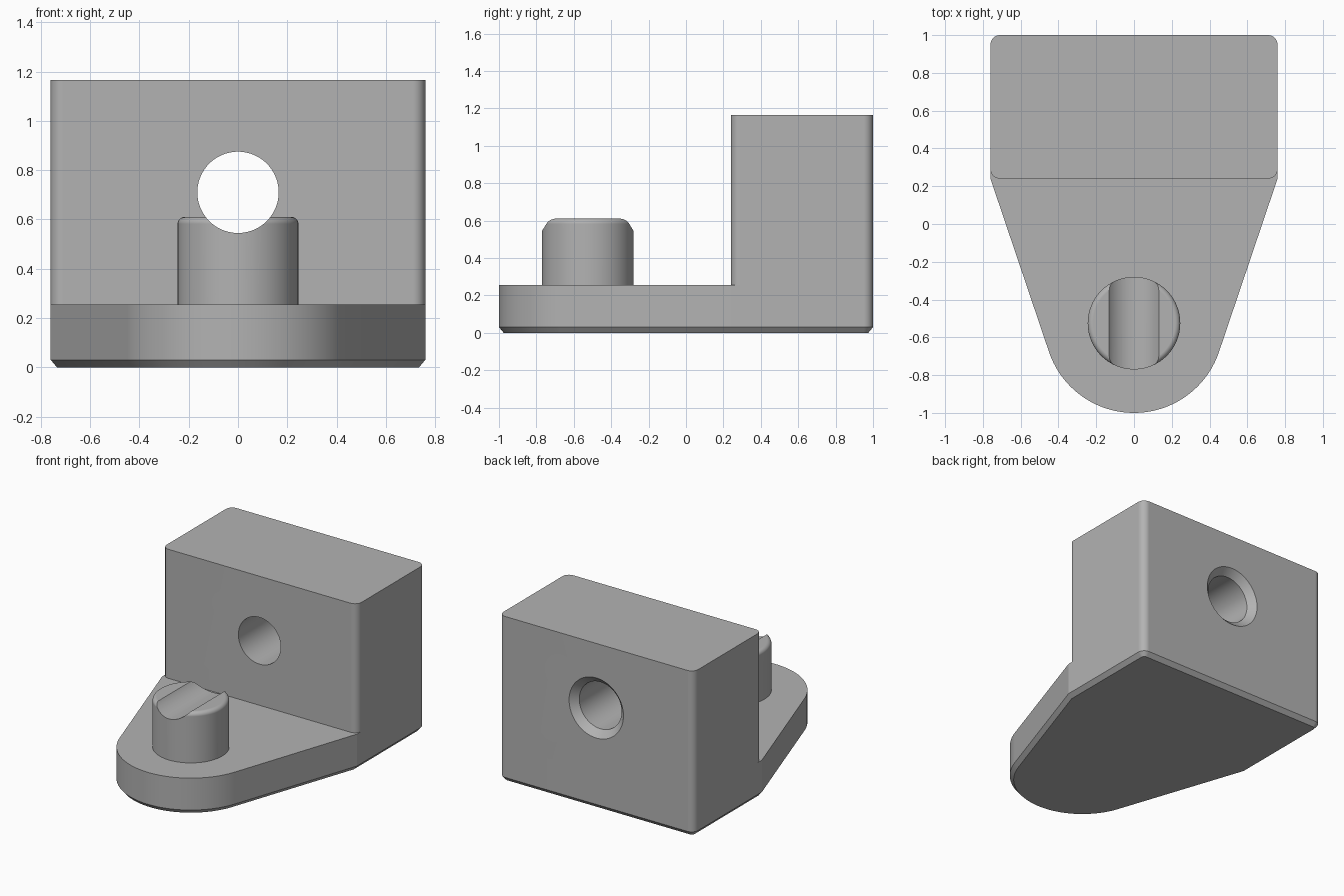
import bpy
import bmesh
from math import sin, cos, radians
from mathutils import Matrix

cube = bpy.data.objects.get("Cube")
if cube:
    bpy.data.objects.remove(cube)

grey = bpy.data.materials.new("plain grey")
grey.use_nodes = True
grey.diffuse_color = (0.45, 0.45, 0.45, 1)
grey.node_tree.nodes["Principled BSDF"].inputs["Base Color"].default_value = (0.45, 0.45, 0.45, 1)

HALF_WIDTH, FRONT, BACK = 0.76, 0.24, 1.0
CORNER = 0.05
BASE_TOP, BLOCK_TOP = 0.255, 1.165
PIN_Y, NOSE_R = -0.525, 0.475
PIN_R, PIN_TOP, FILLET = 0.245, 0.61, 0.028
HOLE_Z, HOLE_R, SINK = 0.71, 0.165, 0.047


def arc(cx, cy, r, start, end, steps):
    """Points on an arc, angles in degrees."""
    angles = [radians(start + (end - start) * i / steps) for i in range(steps + 1)]
    return [(cx + r * cos(a), cy + r * sin(a)) for a in angles]


def circle(r, cy=0, steps=96):
    return arc(0, cy, r, 0, 360, steps)[:-1]


def loft(name, rings):
    """Closed solid through (outline, height) rings of equal point count."""
    bm = bmesh.new()
    loops = [[bm.verts.new((x, y, z)) for x, y in pts] for pts, z in rings]
    for low, high in zip(loops, loops[1:]):
        for i in range(len(low)):
            j = (i + 1) % len(low)
            bm.faces.new((low[i], low[j], high[j], high[i]))
    bm.faces.new(loops[0][::-1])
    bm.faces.new(loops[-1])
    bmesh.ops.recalc_face_normals(bm, faces=bm.faces)
    mesh = bpy.data.meshes.new(name)
    bm.to_mesh(mesh)
    bm.free()
    mesh.materials.append(grey)
    obj = bpy.data.objects.new(name, mesh)
    bpy.context.collection.objects.link(obj)
    return obj


def activate(obj):
    bpy.ops.object.select_all(action='DESELECT')
    obj.select_set(True)
    bpy.context.view_layer.objects.active = obj


def base_outline(inset):
    """Rounded nose, tapering flanks and rounded rear corners."""
    r, w = CORNER - inset, HALF_WIDTH - inset
    cx, cy = HALF_WIDTH - CORNER, BACK - CORNER
    return (arc(0, PIN_Y, NOSE_R - inset, -161, -19, 64) + [(w, FRONT)]
            + arc(cx, cy, r, 0, 90, 8) + arc(-cx, cy, r, 90, 180, 8) + [(-w, FRONT)])


# Base plate with chamfered underside
base = loft("base_plate", [(base_outline(0.025), 0), (base_outline(0), 0.03),
                           (base_outline(0), BASE_TOP)])

# Upright block with rounded vertical edges
cx, near, far = HALF_WIDTH - CORNER, FRONT + CORNER, BACK - CORNER
outline = (arc(cx, near, CORNER, -90, 0, 8) + arc(cx, far, CORNER, 0, 90, 8)
           + arc(-cx, far, CORNER, 90, 180, 8) + arc(-cx, near, CORNER, 180, 270, 8))
block = loft("upright_block", [(outline, BASE_TOP), (outline, BLOCK_TOP)])

# Pin with filleted top edge
rings = [(circle(PIN_R, PIN_Y), BASE_TOP)]
for x, z in arc(PIN_R - FILLET, PIN_TOP - FILLET, FILLET, 0, 90, 8):
    rings.append((circle(x, PIN_Y), z))
pin = loft("locating_pin", rings)

# Bore with rear countersink, which also grooves the pin
bore = loft("bore_cutter", [(circle(HOLE_R), -1.2), (circle(HOLE_R), BACK - SINK),
                            (circle(HOLE_R + 2 * SINK), BACK + SINK)])
bore.data.transform(Matrix.Translation((0, 0, HOLE_Z)) @ Matrix.Rotation(radians(-90), 4, 'X'))
bore.hide_render = True

for part in (block, pin):
    activate(part)
    cut = part.modifiers.new("bore", 'BOOLEAN')
    cut.operation = 'DIFFERENCE'
    cut.solver = 'EXACT'
    cut.object = bore
    bpy.ops.object.modifier_apply(modifier=cut.name)
bpy.data.objects.remove(bore)

# Smooth rounded surfaces, crisp flat ones
for part in (base, block, pin):
    activate(part)
    bpy.ops.object.shade_smooth_by_angle(angle=radians(16))
    weighted = part.modifiers.new("weighted_normals", 'WEIGHTED_NORMAL')
    weighted.keep_sharp = True
